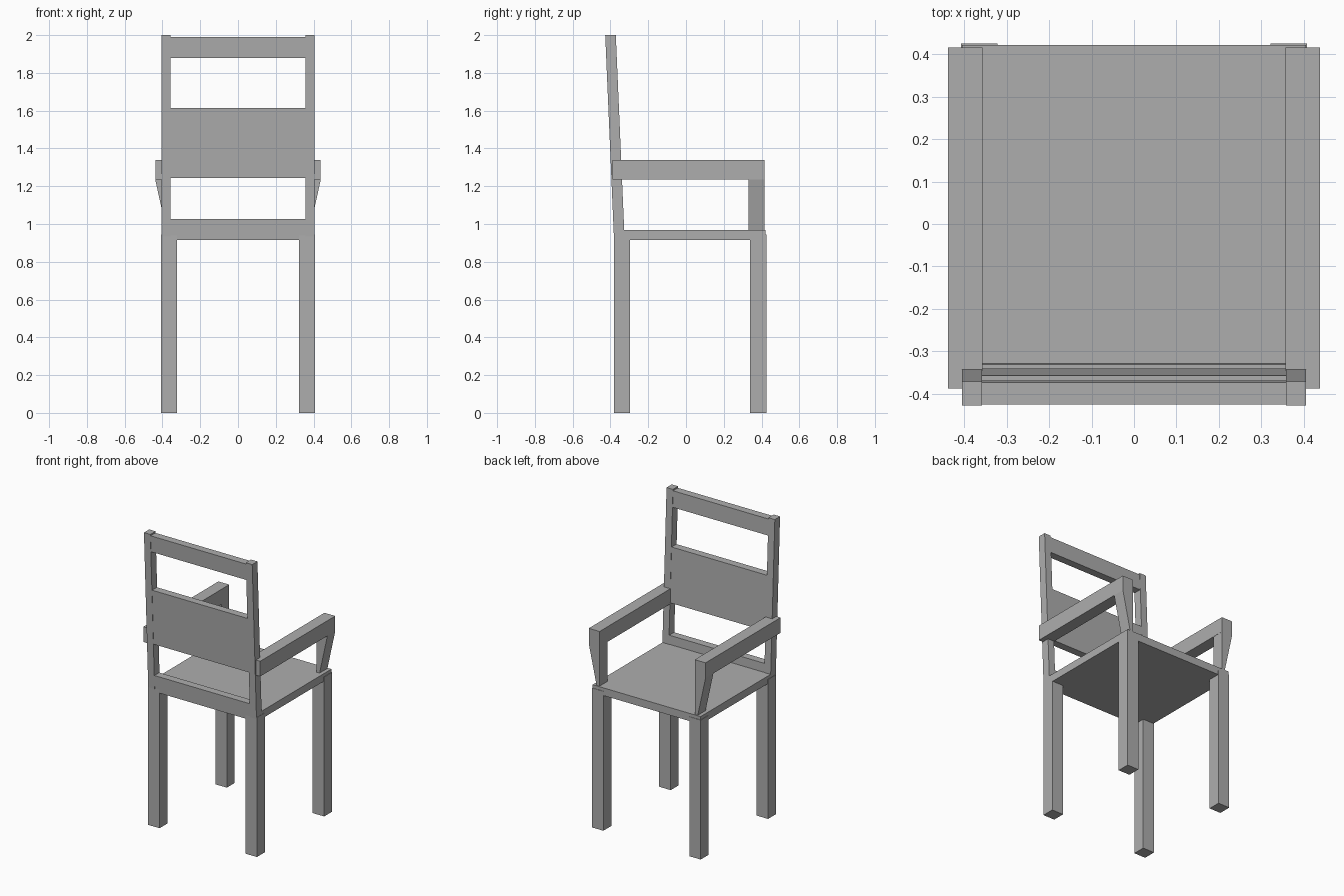
import bpy
import bmesh

old = bpy.data.objects.get("Cube")
if old:
    bpy.data.objects.remove(old, do_unlink=True)

grey = bpy.data.materials.new("plain_grey")
grey.use_nodes = True
COLOUR = (0.42, 0.42, 0.42, 1)
grey.diffuse_color = COLOUR
grey.node_tree.nodes["Principled BSDF"].inputs["Base Color"].default_value = COLOUR


def hexa(name, low, high, z0, z1):
    """Six-sided bar between a low and a high rectangle (x0, x1, y0, y1)."""
    bm = bmesh.new()
    rings = []
    for (x0, x1, y0, y1), z in ((low, z0), (high, z1)):
        rings.append([bm.verts.new((x, y, z)) for x, y in
                      ((x0, y0), (x1, y0), (x1, y1), (x0, y1))])
    a, b = rings
    bm.faces.new(a)
    bm.faces.new(b)
    for i in range(4):
        j = (i + 1) % 4
        bm.faces.new((a[i], a[j], b[j], b[i]))
    bmesh.ops.recalc_face_normals(bm, faces=bm.faces)
    mesh = bpy.data.meshes.new(name)
    bm.to_mesh(mesh)
    bm.free()
    mesh.materials.append(grey)
    obj = bpy.data.objects.new(name, mesh)
    bpy.context.collection.objects.link(obj)
    return obj


def box(name, x0, x1, y0, y1, z0, z1):
    return hexa(name, (x0, x1, y0, y1), (x0, x1, y0, y1), z0, z1)


def raked(name, x0, x1, z0, z1, inset=0.0):
    """Bar that follows the backward lean of the chair back."""
    def section(z):
        front = -0.326 - 0.043 * (z - 0.94)
        return (x0, x1, front - 0.056 + inset, front - inset)
    return hexa(name, section(z0), section(z1), z0, z1)


def pair(obj):
    """Mirror a left-hand part to the right."""
    mod = obj.modifiers.new("mirror", 'MIRROR')
    mod.use_axis = (True, False, False)
    mod.use_mirror_merge = False


# Seat slab
box("seat", -0.405, 0.405, -0.33, 0.422, 0.915, 0.967)

# Legs
pair(box("front_leg", 0.322, 0.408, 0.34, 0.425, 0, 0.945))
pair(box("back_leg", 0.322, 0.408, -0.38, -0.296, 0, 0.945))

# Leaning back frame
pair(raked("back_post", 0.358, 0.406, 0.935, 2.0))
for name, z0, z1 in (("lower_rail", 0.915, 1.027),
                     ("back_panel", 1.243, 1.615),
                     ("top_rail", 1.88, 1.99)):
    raked(name, -0.36, 0.36, z0, z1, 0.002)

# Armrests with flared front supports
pair(box("armrest", 0.357, 0.438, -0.388, 0.416, 1.235, 1.338))
pair(hexa("arm_support", (0.358, 0.378, 0.332, 0.416),
          (0.358, 0.438, 0.332, 0.416), 0.96, 1.235))
